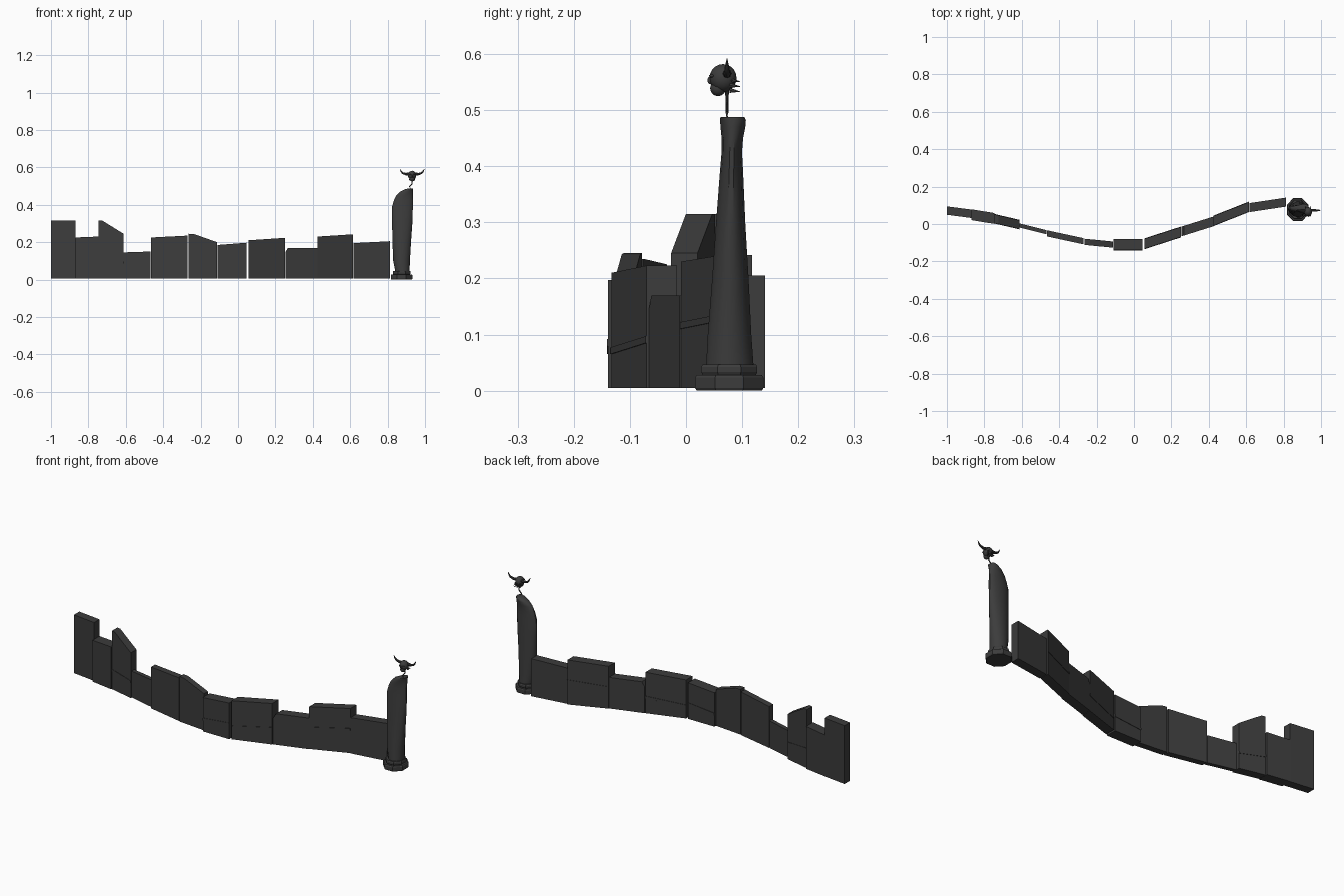
import bpy
import bmesh
import math
from mathutils import Vector, Matrix

default_cube = bpy.data.objects.get("Cube")
if default_cube:
    bpy.data.objects.remove(default_cube, do_unlink=True)


def make_material(name, value):
    material = bpy.data.materials.new(name)
    material.use_nodes = True
    colour = (value, value, value, 1)
    material.diffuse_color = colour
    shader = material.node_tree.nodes["Principled BSDF"]
    shader.inputs["Base Color"].default_value = colour
    shader.inputs["Roughness"].default_value = 0.8
    return material


stone = make_material("dark stone", 0.045)


def finish(bm, name, smooth_angle=None):
    """Turn a bmesh into a named object, optionally smooth shaded."""
    bmesh.ops.recalc_face_normals(bm, faces=bm.faces)
    mesh = bpy.data.meshes.new(name)
    bm.to_mesh(mesh)
    bm.free()
    mesh.materials.append(stone)
    obj = bpy.data.objects.new(name, mesh)
    bpy.context.collection.objects.link(obj)
    if smooth_angle:
        bpy.ops.object.select_all(action="DESELECT")
        obj.select_set(True)
        bpy.context.view_layer.objects.active = obj
        bpy.ops.object.shade_smooth_by_angle(angle=math.radians(smooth_angle))
    return obj


def loft(bm, rings):
    """Skin a list of point rings and cap both ends."""
    loops = [[bm.verts.new(point) for point in ring] for ring in rings]
    count = len(loops[0])
    for low, high in zip(loops, loops[1:]):
        for i in range(count):
            j = (i + 1) % count
            bm.faces.new((low[i], low[j], high[j], high[i]))
    bm.faces.new(loops[0])
    bm.faces.new(loops[-1])


def ellipse(z, x0, x1, y0, y1, sides):
    points = []
    for i in range(sides):
        turn = math.tau * (i + 0.5) / sides
        points.append(((x0 + x1) / 2 + (x1 - x0) / 2 * math.cos(turn),
                       (y0 + y1) / 2 + (y1 - y0) / 2 * math.sin(turn), z))
    return points


def tube(bm, path, radii, sides=8):
    """Sweep a round section along a path."""
    path = [Vector(p) for p in path]
    rings = []
    for i, point in enumerate(path):
        ahead = path[min(i + 1, len(path) - 1)] - path[max(i - 1, 0)]
        turn = ahead.to_track_quat("Z", "Y")
        rings.append([point + turn @ Vector((radii[i] * math.cos(math.tau * k / sides),
                                             radii[i] * math.sin(math.tau * k / sides), 0))
                      for k in range(sides)])
    loft(bm, rings)


def slab(name, start, end, thick, top, floor=0.005):
    """Standing slab between two plan points; top is (fraction along, height) pairs."""
    start, end = Vector(start), Vector(end)
    outline = [(0, floor)] + top + [(1, floor)]
    bm = bmesh.new()
    rings = []
    for side in (-0.5, 0.5):
        ring = []
        for along, height in outline:
            spot = start.lerp(end, along)
            ring.append((spot.x, spot.y + side * thick, height))
        rings.append(ring)
    loft(bm, rings)
    return finish(bm, name)


# Wall slabs: start, end, thickness, top edge
wall = [
    ((-1, .072), (-.87, .055), .045, [(0, .315), (1, .315)]),
    ((-.87, .05), (-.747, .03), .058, [(0, .225), (1, .23)]),
    ((-.745, .028), (-.612, -.003), .047, [(0, .315), (.15, .315), (1, .245)]),
    ((-.62, -.006), (-.467, -.044), .022, [(0, .145), (1, .15)]),
    ((-.465, -.05), (-.27, -.092), .033, [(0, .225), (1, .235)]),
    ((-.265, -.095), (-.112, -.11), .033, [(0, .245), (.2, .243), (1, .2)]),
    ((-.11, -.11), (.045, -.11), .058, [(0, .185), (1, .197)]),
    ((.055, -.106), (.25, -.043), .054, [(0, .21), (1, .223)]),
    ((.253, -.04), (.425, .014), .052, [(0, .145), (.08, .17), (1, .17)]),
    ((.425, .017), (.615, .092), .052, [(0, .23), (1, .242)]),
    ((.618, .088), (.812, .117), .048, [(0, .195), (1, .205)]),
]
for number, (start, end, thick, top) in enumerate(wall, 1):
    slab(f"wall_slab_{number}", start, end, thick, top)

# Raised seams across some slabs: slab index, height at each end
for index, low, high in ((2, .1, .085), (6, .065, .08), (7, .065, .085), (9, .11, .125)):
    start, end, thick, _ = wall[index]
    seam = slab(f"wall_seam_{index + 1}", start, end, thick + 0.004,
                [(0, low + 0.012), (1, high + 0.012)], low)
    for vert in seam.data.vertices:
        if vert.index % 4 == 3:
            vert.co.z = high

# Stepped pillar base
for name, z0, z1, size in (("pillar_foot", 0, .028, .066), ("pillar_step", .028, .047, .054)):
    bm = bmesh.new()
    cx, cy = .875, .077
    loft(bm, [ellipse(z, cx - s * .95, cx + s * .95, cy - s, cy + s, 8)
              for z, s in ((z0, size * .95), (z0 + .005, size),
                           (z1 - .005, size), (z1, size * .95))])
    finish(bm, name)

# Tapering pillar that curves to a narrow top
shaft = [
    (.045, .84, .918, .035, .121), (.1, .829, .92, .038, .117),
    (.2, .825, .926, .046, .112), (.3, .823, .933, .053, .106),
    (.39, .823, .936, .06, .102), (.425, .833, .936, .063, .1),
    (.45, .846, .936, .063, .102), (.47, .866, .936, .061, .106),
    (.482, .89, .936, .06, .107), (.488, .912, .935, .061, .104),
]
bm = bmesh.new()
loft(bm, [ellipse(*ring, 16) for ring in shaft])
finish(bm, "pillar_shaft", 40)

# Crooked stem holding the head
bm = bmesh.new()
tube(bm, [(.925, .073, .48), (.917, .073, .497), (.931, .073, .512), (.931, .073, .54)],
     [.004, .003, .003, .004])
finish(bm, "head_stem", 40)

# Head: cranium, jaw and brow
head = Vector((.931, .066, .557))
bm = bmesh.new()


def ball(offset, size):
    place = Matrix.Translation(head + Vector(offset)) @ Matrix.Diagonal((*size, 1))
    bmesh.ops.create_uvsphere(bm, u_segments=16, v_segments=10, radius=1, matrix=place)


ball((0, 0, 0), (.022, .024, .025))
ball((0, -.009, -.018), (.014, .014, .014))
ball((0, -.022, -.004), (.004, .006, .007))
for side in (-1, 1):
    ball((side * .009, -.02, .004), (.007, .005, .003))
finish(bm, "horned_head", 40)

# Swept spikes behind the head
bm = bmesh.new()
for side in (-1, 0, 1):
    for drop in (.004, .013, .022):
        root = head + Vector((side * .012, .012, -drop))
        tube(bm, [root, root + Vector((side * .003, .018, -.002))], [.005, .0005], 6)
finish(bm, "head_spikes", 40)

# Curved horns, mirrored across the head
for side, name in ((1, "left_horn"), (-1, "right_horn")):
    bm = bmesh.new()
    path = [head + Vector((side * x, .007, z))
            for x, z in ((.015, .008), (.034, .007), (.05, .012), (.058, .02), (.066, .035))]
    tube(bm, path, [.008, .0065, .005, .004, .0005])
    finish(bm, name, 40)
